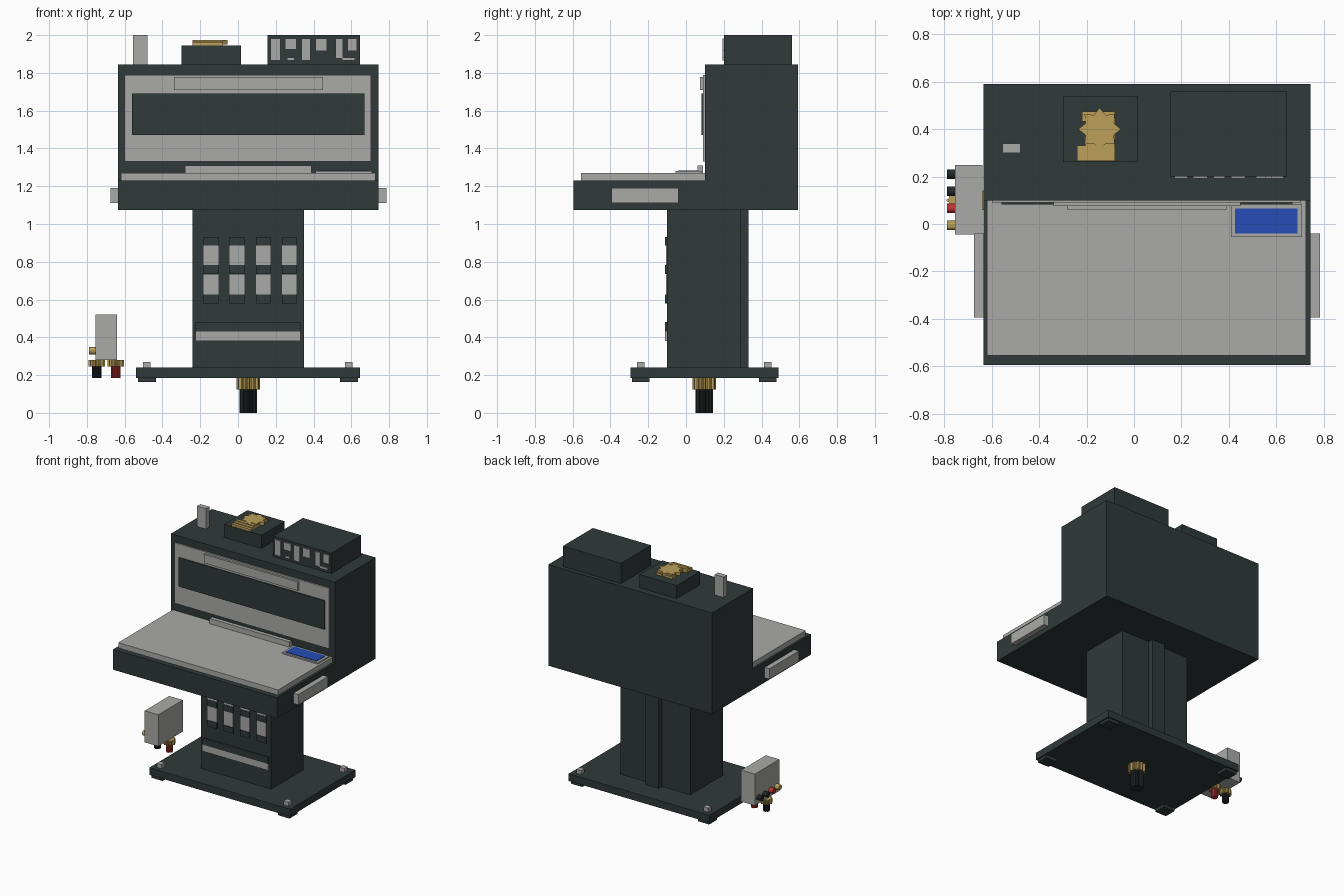
import bpy
import bmesh
import math

if "Cube" in bpy.data.objects:
    bpy.data.objects.remove(bpy.data.objects["Cube"])


def material(name, rgb):
    m = bpy.data.materials.new(name)
    m.diffuse_color = (*rgb, 1.0)
    m.use_nodes = True
    m.node_tree.nodes["Principled BSDF"].inputs["Base Color"].default_value = m.diffuse_color
    return m


DARK = material("dark slate", (0.029, 0.041, 0.041))
BLACK = material("black", (0.016, 0.021, 0.021))
GREY = material("light grey", (0.40, 0.41, 0.39))
GOLD = material("gold", (0.50, 0.35, 0.10))
BLUE = material("blue", (0.018, 0.075, 0.47))
RED = material("red", (0.55, 0.035, 0.035))


def prism(name, points, depth, mat):
    """Extrude a closed loop of 3D points along the depth vector."""
    bm = bmesh.new()
    face = bm.faces.new([bm.verts.new(p) for p in points])
    ext = bmesh.ops.extrude_face_region(bm, geom=[face])
    verts = [v for v in ext["geom"] if isinstance(v, bmesh.types.BMVert)]
    bmesh.ops.translate(bm, verts=verts, vec=depth)
    bmesh.ops.recalc_face_normals(bm, faces=bm.faces)
    mesh = bpy.data.meshes.new(name)
    bm.to_mesh(mesh)
    bm.free()
    mesh.materials.append(mat)
    obj = bpy.data.objects.new(name, mesh)
    bpy.context.collection.objects.link(obj)
    return obj


def box(name, x, y, z, mat):
    loop = [(x[0], y[0], z[0]), (x[1], y[0], z[0]),
            (x[1], y[1], z[0]), (x[0], y[1], z[0])]
    return prism(name, loop, (0, 0, z[1] - z[0]), mat)


def gear(name, cx, cy, z, r_out, r_in, teeth, mat, pointed=False):
    """Upright toothed prism; teeth are square or pointed."""
    steps = 2 if pointed else 4
    pts = []
    for i in range(teeth * steps):
        a = 2 * math.pi * (i - (0 if pointed else 0.5)) / (teeth * steps)
        r = r_out if i % steps < steps // 2 else r_in
        pts.append((cx + r * math.cos(a), cy + r * math.sin(a), z[0]))
    return prism(name, pts, (0, 0, z[1] - z[0]), mat)


# Main housing: L-shaped side profile of desk and upright cabinet
profile = [(-0.595, 1.075), (0.592, 1.075), (0.592, 1.845),
           (0.1, 1.845), (0.1, 1.23), (-0.595, 1.23)]
prism("housing", [(-0.635, y, z) for y, z in profile], (1.38, 0, 0), DARK)

# Desk surface, rear rail and blue pad
box("desk_top", (-0.62, 0.727), (-0.555, 0.1), (1.23, 1.27), GREY)
box("rear_rail", (-0.28, 0.39), (0.06, 0.09), (1.27, 1.31), GREY)
box("pad_frame", (0.41, 0.71), (-0.055, 0.085), (1.27, 1.28), GREY)
box("pad_screen", (0.427, 0.69), (-0.04, 0.065), (1.28, 1.284), BLUE)

# Cabinet front panel with display and top bar
box("front_panel", (-0.6, 0.705), (0.09, 0.1), (1.33, 1.79), GREY)
box("display", (-0.56, 0.67), (0.082, 0.09), (1.47, 1.69), DARK)
box("panel_bar", (-0.34, 0.45), (0.075, 0.09), (1.71, 1.777), GREY)

# Side handles
for side, x in (("left", (-0.675, -0.635)), ("right", (0.745, 0.785))):
    box(side + "_handle", x, (-0.395, -0.04), (1.11, 1.19), GREY)

# Units on top of the cabinet
box("top_post", (-0.555, -0.48), (0.30, 0.34), (1.845, 2.0), GREY)
box("ornament_base", (-0.30, 0.015), (0.262, 0.54), (1.845, 1.945), DARK)
box("top_unit", (0.155, 0.645), (0.20, 0.56), (1.845, 2.0), DARK)

# Light plates on the front of the top unit
plates = [(0.172, 0.225, 1.865), (0.25, 0.31, 1.925), (0.335, 0.385, 1.865),
          (0.41, 0.47, 1.915), (0.515, 0.555, 1.875), (0.58, 0.63, 1.915)]
for x0, x1, z0 in plates:
    box("unit_plate", (x0, x1), (0.192, 0.20), (z0, 1.982), GREY)
for x0, x1 in ((0.26, 0.30), (0.55, 0.62)):
    box("unit_plate_low", (x0, x1), (0.192, 0.20), (1.865, 1.882), GREY)

# Gold ornament: shaft, stepped foot, stepped cap and eight-pointed star
box("ornament_shaft", (-0.205, -0.08), (0.32, 0.45), (1.945, 1.968), GOLD)
for i in range(3):
    box("ornament_foot", (-0.24, -0.08), (0.265 + i * 0.022, 0.287 + i * 0.022),
        (1.945, 1.962 + 0.006 * i), GOLD)
    box("ornament_cap", (-0.22, -0.08), (0.432 + i * 0.014, 0.446 + i * 0.014),
        (1.945, 1.974 - 0.006 * i), GOLD)
gear("ornament_star", -0.145, 0.40, (1.95, 1.975), 0.09, 0.065, 8, GOLD, True)

# Column with back rib
box("column", (-0.24, 0.35), (-0.10, 0.29), (0.24, 1.075), DARK)
box("column_rib", (0.0, 0.11), (0.29, 0.33), (0.24, 1.075), DARK)

# Four slots on the column front: dark blocks with light windows between
for cx in (-0.143, -0.005, 0.133, 0.272):
    x = (cx - 0.039, cx + 0.039)
    for z0 in (0.58, 0.735, 0.885):
        box("slot_block", x, (-0.11, -0.10), (z0, z0 + 0.047), DARK)
    for z0 in (0.627, 0.782):
        box("slot_window", x, (-0.106, -0.10), (z0, z0 + 0.106), GREY)

# Tray slot low on the column
box("tray_lid", (-0.225, 0.33), (-0.11, -0.10), (0.43, 0.48), DARK)
box("tray_lip", (-0.225, 0.33), (-0.11, -0.10), (0.38, 0.43), GREY)

# Base plate with feet and bolts at each corner
box("base_plate", (-0.54, 0.645), (-0.295, 0.49), (0.185, 0.24), DARK)
for cx in (-0.482, 0.587):
    for cy in (-0.24, 0.432):
        box("foot", (cx - 0.048, cx + 0.048), (cy - 0.046, cy + 0.046),
            (0.163, 0.185), DARK)
        box("bolt", (cx - 0.02, cx + 0.02), (cy - 0.02, cy + 0.02),
            (0.24, 0.27), GREY)

# Connector below the base
gear("connector_collar", 0.055, 0.097, (0.125, 0.185), 0.062, 0.05, 12, GOLD)
gear("connector_grip", 0.055, 0.097, (0.0, 0.125), 0.046, 0.039, 12, BLACK)

# Side box with two terminals underneath
box("side_box", (-0.755, -0.64), (-0.045, 0.25), (0.28, 0.52), GREY)
for cx, mat in ((-0.748, BLACK), (-0.647, RED)):
    gear("terminal_collar", cx, 0.10, (0.245, 0.28), 0.043, 0.034, 10, GOLD)
    gear("terminal_grip", cx, 0.10, (0.185, 0.245), 0.025, 0.021, 10, mat)

# Row of sockets on the outer side of the box
for cy, mat in ((0.21, BLACK), (0.138, BLACK), (0.066, RED), (-0.006, GOLD)):
    ring = [(-0.755, cy + 0.02 * math.cos(i * math.pi / 6),
             0.33 + 0.02 * math.sin(i * math.pi / 6)) for i in range(12)]
    prism("side_socket", ring, (-0.035, 0, 0), mat)
